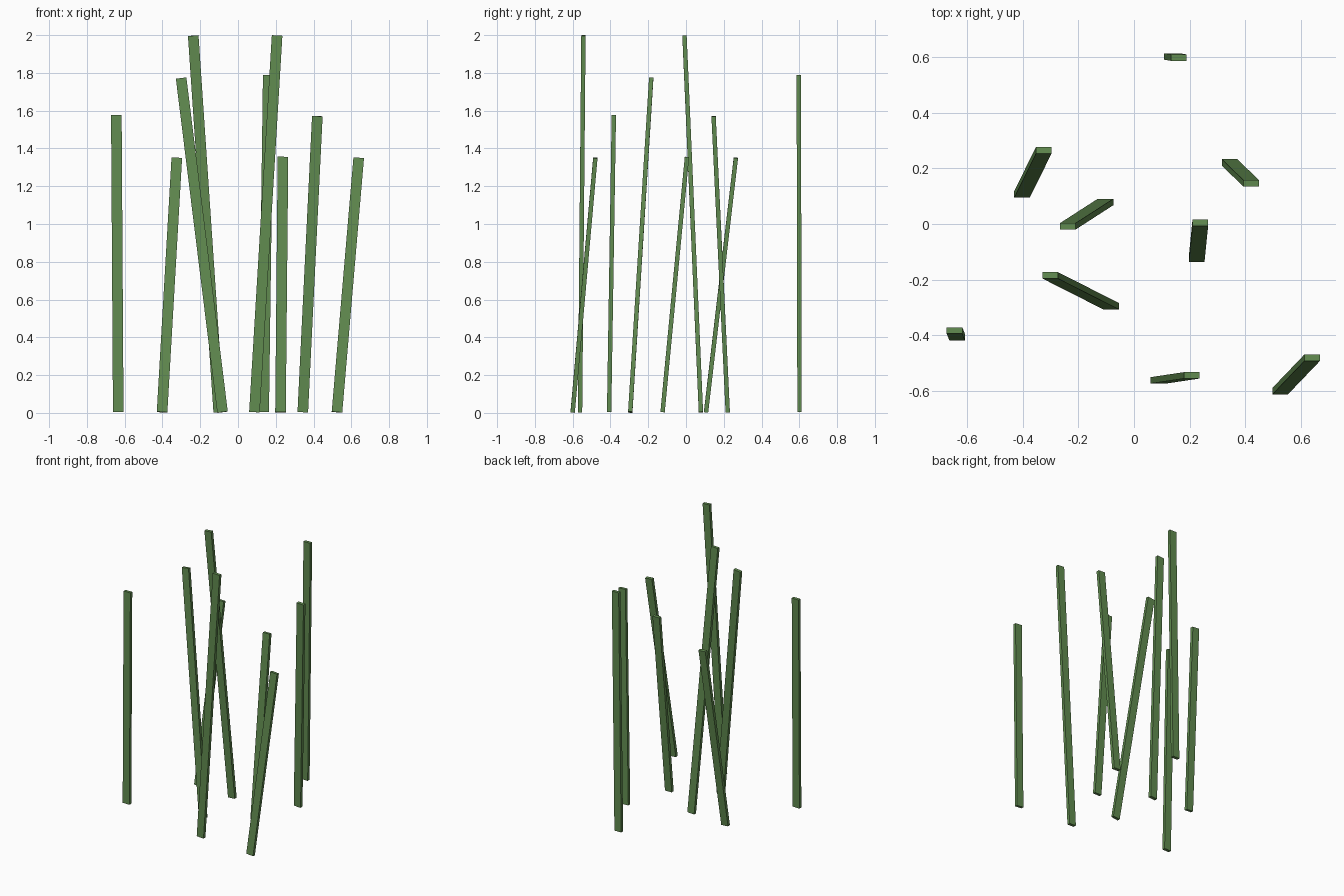
import bpy
from math import asin, atan2
from mathutils import Vector, Euler, Matrix

if "Cube" in bpy.data.objects:
    bpy.data.objects.remove(bpy.data.objects["Cube"])

WIDTH, DEPTH = 0.056, 0.023

green = bpy.data.materials.new("grass_green")
green.diffuse_color = (0.12, 0.26, 0.08, 1)
green.use_nodes = True
green.node_tree.nodes["Principled BSDF"].inputs["Base Color"].default_value = green.diffuse_color

# Each blade: base x, base y, top x, top y, top z
blades = [
    (-0.634, -0.407, -0.644, -0.382, 1.577),
    (-0.402, 0.106, -0.324, 0.264, 1.350),
    (-0.102, 0.079, -0.237, -0.008, 1.997),
    (-0.082, -0.295, -0.301, -0.184, 1.772),
    (0.087, -0.561, 0.207, -0.543, 1.998),
    (0.136, 0.601, 0.160, 0.597, 1.789),
    (0.343, 0.221, 0.420, 0.146, 1.571),
    (0.225, -0.124, 0.238, 0.005, 1.355),
    (0.524, -0.600, 0.639, -0.480, 1.350),
]


def add_blade(index, bx, by, tx, ty, tz):
    """Flat straight blade: a thin box leaning from its base to its tip."""
    base, tip = Vector((bx, by, 0.004)), Vector((tx, ty, tz))
    axis = tip - base
    d = axis.normalized()
    lean = Euler((-asin(d.y), atan2(d.x, d.z), 0))
    bpy.ops.mesh.primitive_cube_add(size=1, location=(base + tip) / 2, rotation=lean)
    blade = bpy.context.object
    blade.name = f"grass_blade_{index}"
    blade.data.transform(Matrix.Diagonal((WIDTH, DEPTH, axis.length, 1)))
    blade.data.materials.append(green)


for i, spec in enumerate(blades, 1):
    add_blade(i, *spec)
